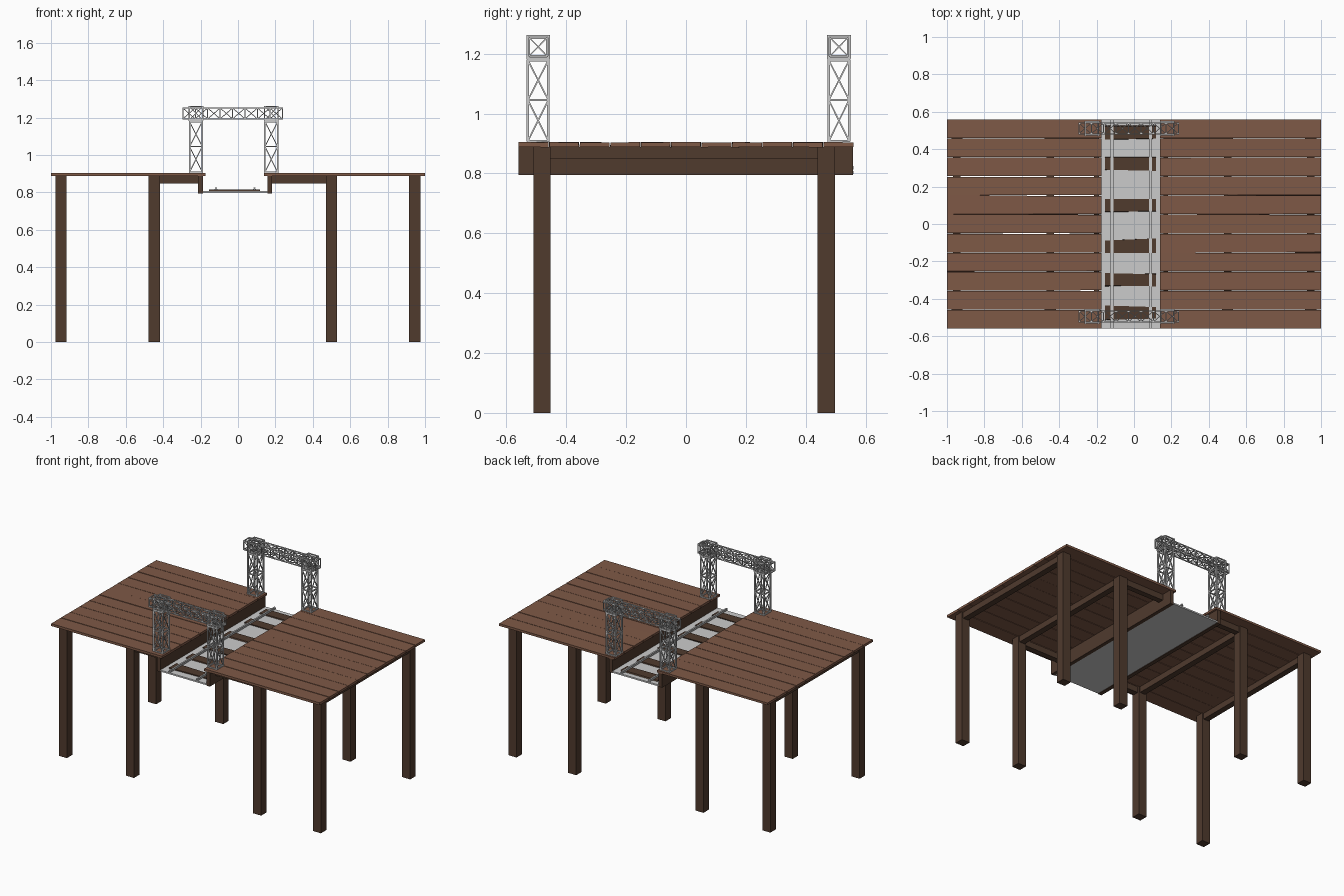
import bpy, bmesh, random
from mathutils import Vector, Matrix

if "Cube" in bpy.data.objects:
    bpy.data.objects.remove(bpy.data.objects["Cube"])

random.seed(4)


def material(name, rgb):
    m = bpy.data.materials.new(name)
    m.diffuse_color = (*rgb, 1)
    m.use_nodes = True
    m.node_tree.nodes["Principled BSDF"].inputs["Base Color"].default_value = m.diffuse_color
    return m


PLANK = material("plank_wood", (0.21, 0.10, 0.062))
DARK = material("dark_wood", (0.08, 0.043, 0.027))


def finish(bm, name, mat=None):
    bmesh.ops.recalc_face_normals(bm, faces=bm.faces)
    me = bpy.data.meshes.new(name)
    bm.to_mesh(me)
    bm.free()
    ob = bpy.data.objects.new(name, me)
    bpy.context.collection.objects.link(ob)
    if mat:
        me.materials.append(mat)
    return ob


def add_box(bm, x, y, z):
    size = Vector((x[1] - x[0], y[1] - y[0], z[1] - z[0]))
    mid = Vector((x[0] + x[1], y[0] + y[1], z[0] + z[1])) / 2
    mtx = Matrix.Translation(mid) @ Matrix.Diagonal((*size, 1))
    return bmesh.ops.create_cube(bm, size=1, matrix=mtx)["verts"]


def box(name, x, y, z, mat=None):
    bm = bmesh.new()
    add_box(bm, x, y, z)
    return finish(bm, name, mat)


def bar(bm, p, q, t):
    # square strut from p to q
    p, q = Vector(p), Vector(q)
    d = q - p
    mtx = (Matrix.Translation((p + q) / 2) @ d.to_track_quat('Z', 'Y').to_matrix().to_4x4()
           @ Matrix.Diagonal((t, t, d.length + t * 0.5, 1)))
    bmesh.ops.create_cube(bm, size=1, matrix=mtx)


def lattice(name, centre, half, stations, axis, chord, brace):
    # box truss along an axis: four chords, rings at stations, crossed diagonals per panel
    bm = bmesh.new()

    def pt(i, s):
        a, b = [(-half, -half), (half, -half), (half, half), (-half, half)][i % 4]
        if axis == 'Z':
            return (centre[0] + a, centre[1] + b, s)
        return (s, centre[0] + a, centre[1] + b)

    for i in range(4):
        bar(bm, pt(i, stations[0]), pt(i, stations[-1]), chord)
        for s in stations:
            bar(bm, pt(i, s), pt(i + 1, s), chord * 0.9)
        for s, e in zip(stations, stations[1:]):
            bar(bm, pt(i, s), pt(i + 1, e), brace)
            bar(bm, pt(i + 1, s), pt(i, e), brace)
    return finish(bm, name)


# plank decks, slightly uneven boards
for side, x0, x1 in (("left", -1.0, -0.175), ("right", 0.14, 1.0)):
    bm = bmesh.new()
    n, w = 11, 1.12 / 11
    for i in range(n):
        y0 = -0.56 + i * w
        for v in add_box(bm, (x0, x1), (y0 + 0.0015 * (i > 0), y0 + w - 0.0015 * (i < n - 1)), (0.888, 0.904)):
            if abs(v.co.y) < 0.55:
                v.co.y += random.uniform(-0.001, 0.001)
            v.co.z += random.uniform(-0.001, 0.001)
    finish(bm, side + "_deck", PLANK)

# legs, cross beams and short joists
LEG_Y = ((-0.51, -0.453), (0.44, 0.497))
for label, x0, x1 in (("outer_left", -0.977, -0.918), ("inner_left", -0.478, -0.418),
                      ("inner_right", 0.47, 0.53), ("outer_right", 0.915, 0.975)):
    for end, y in zip(("front", "back"), LEG_Y):
        box(f"{label}_{end}_leg", (x0, x1), y, (0, 0.888), DARK)
        if label == "inner_left":
            box(f"left_{end}_joist", (x1, -0.21), (y[0] + 0.01, y[1] - 0.01), (0.848, 0.888), DARK)
        if label == "inner_right":
            box(f"right_{end}_joist", (0.182, x0), (y[0] + 0.01, y[1] - 0.01), (0.848, 0.888), DARK)
    box(label + "_cross_beam", (x0 + 0.01, x1 - 0.01), (-0.453, 0.44), (0.848, 0.888), DARK)

# deep beams along both sides of the track channel
box("left_channel_beam", (-0.213, -0.187), (-0.56, 0.558), (0.795, 0.888), DARK)
box("right_channel_beam", (0.157, 0.182), (-0.56, 0.558), (0.795, 0.888), DARK)

# track bed, sleepers and rails
box("track_bed", (-0.187, 0.157), (-0.56, 0.56), (0.798, 0.808))
for i, y in enumerate((-0.475, -0.3, -0.117, 0.097, 0.322, 0.49)):
    bm = bmesh.new()
    for v in add_box(bm, (-0.155, 0.117), (y - 0.034, y + 0.034), (0.803, 0.815)):
        v.co.y += random.uniform(-0.006, 0.006)
    finish(bm, f"sleeper_{i + 1}", DARK)
for name, x in (("left_rail", -0.117), ("right_rail", 0.088)):
    bm = bmesh.new()
    add_box(bm, (x - 0.008, x + 0.008), (-0.56, 0.56), (0.813, 0.817))
    add_box(bm, (x - 0.003, x + 0.003), (-0.56, 0.56), (0.817, 0.821))
    add_box(bm, (x - 0.005, x + 0.005), (-0.56, 0.56), (0.820, 0.825))
    finish(bm, name)

# lattice gantries
for end, y in (("front", -0.494), ("back", 0.511)):
    for side, x in (("left", -0.225), ("right", 0.178)):
        lattice(f"{end}_{side}_tower", (x, y), 0.034, [0.908, 1.045, 1.178], 'Z', 0.008, 0.005)
        lattice(f"{end}_{side}_tower_head", (x, y), 0.036, [1.186, 1.26], 'Z', 0.007, 0.004)
    lattice(f"{end}_crossing_truss", (y, 1.222), 0.029, [-0.295 + i * 0.0665 for i in range(9)],
            'X', 0.006, 0.004)
